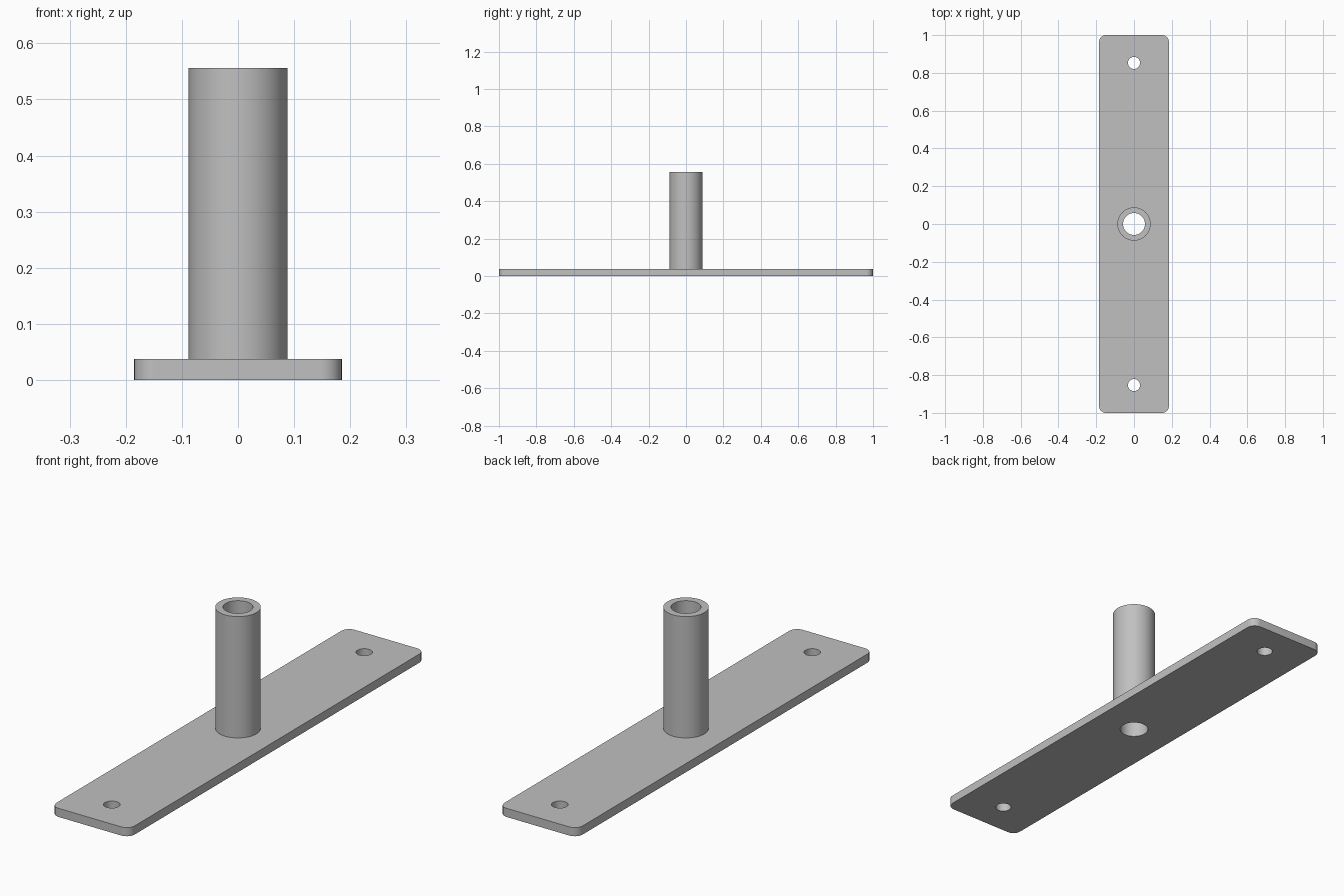
import bpy
import bmesh
from math import cos, sin, pi

cube = bpy.data.objects.get("Cube")
if cube:
    bpy.data.objects.remove(cube, do_unlink=True)

steel = bpy.data.materials.new("light_grey_steel")
steel.use_nodes = True
steel.diffuse_color = (0.53, 0.53, 0.53, 1)
steel.node_tree.nodes["Principled BSDF"].inputs["Base Color"].default_value = steel.diffuse_color

HALF_WIDTH, HALF_LENGTH, THICKNESS, CORNER = 0.185, 1.0, 0.037, 0.037
TUBE_RADIUS, BORE_RADIUS, TUBE_TOP = 0.088, 0.058, 0.556
HOLE_RADIUS, HOLE_Y = 0.032, 0.853


def circle(radius, y=0, count=64):
    return [(radius * cos(2 * pi * i / count), y + radius * sin(2 * pi * i / count))
            for i in range(count)]


def rounded_rectangle(half_x, half_y, radius, steps=10):
    points = []
    for quarter, (sx, sy) in enumerate([(1, 1), (-1, 1), (-1, -1), (1, -1)]):
        for i in range(steps + 1):
            angle = (quarter + i / steps) * pi / 2
            points.append((sx * (half_x - radius) + radius * cos(angle),
                           sy * (half_y - radius) + radius * sin(angle)))
    return points


def extrude_outlines(name, outlines, bottom, top):
    """Fill the first outline, leave the others as holes, and extrude upward."""
    bm = bmesh.new()
    edges = []
    for outline in outlines:
        verts = [bm.verts.new((x, y, bottom)) for x, y in outline]
        edges += [bm.edges.new((v, verts[i - 1])) for i, v in enumerate(verts)]
    bmesh.ops.triangle_fill(bm, edges=edges, use_beauty=True, use_dissolve=False)
    raised = bmesh.ops.extrude_face_region(bm, geom=bm.faces[:], use_keep_orig=True)
    bmesh.ops.translate(bm, vec=(0, 0, top - bottom),
                        verts=[g for g in raised["geom"] if isinstance(g, bmesh.types.BMVert)])
    bmesh.ops.recalc_face_normals(bm, faces=bm.faces[:])
    mesh = bpy.data.meshes.new(name)
    bm.to_mesh(mesh)
    bm.free()
    mesh.materials.append(steel)
    obj = bpy.data.objects.new(name, mesh)
    bpy.context.collection.objects.link(obj)
    bpy.ops.object.select_all(action="DESELECT")
    obj.select_set(True)
    bpy.context.view_layer.objects.active = obj
    bpy.ops.object.shade_smooth_by_angle(angle=pi / 6)
    return obj


# Flat mounting plate with a centre bore and a screw hole near each end
extrude_outlines("base_plate",
                 [rounded_rectangle(HALF_WIDTH, HALF_LENGTH, CORNER),
                  circle(BORE_RADIUS),
                  circle(HOLE_RADIUS, HOLE_Y),
                  circle(HOLE_RADIUS, -HOLE_Y)],
                 0, THICKNESS)

# Upright hollow tube continuing the centre bore
extrude_outlines("upright_tube", [circle(TUBE_RADIUS), circle(BORE_RADIUS)],
                 THICKNESS, TUBE_TOP)
